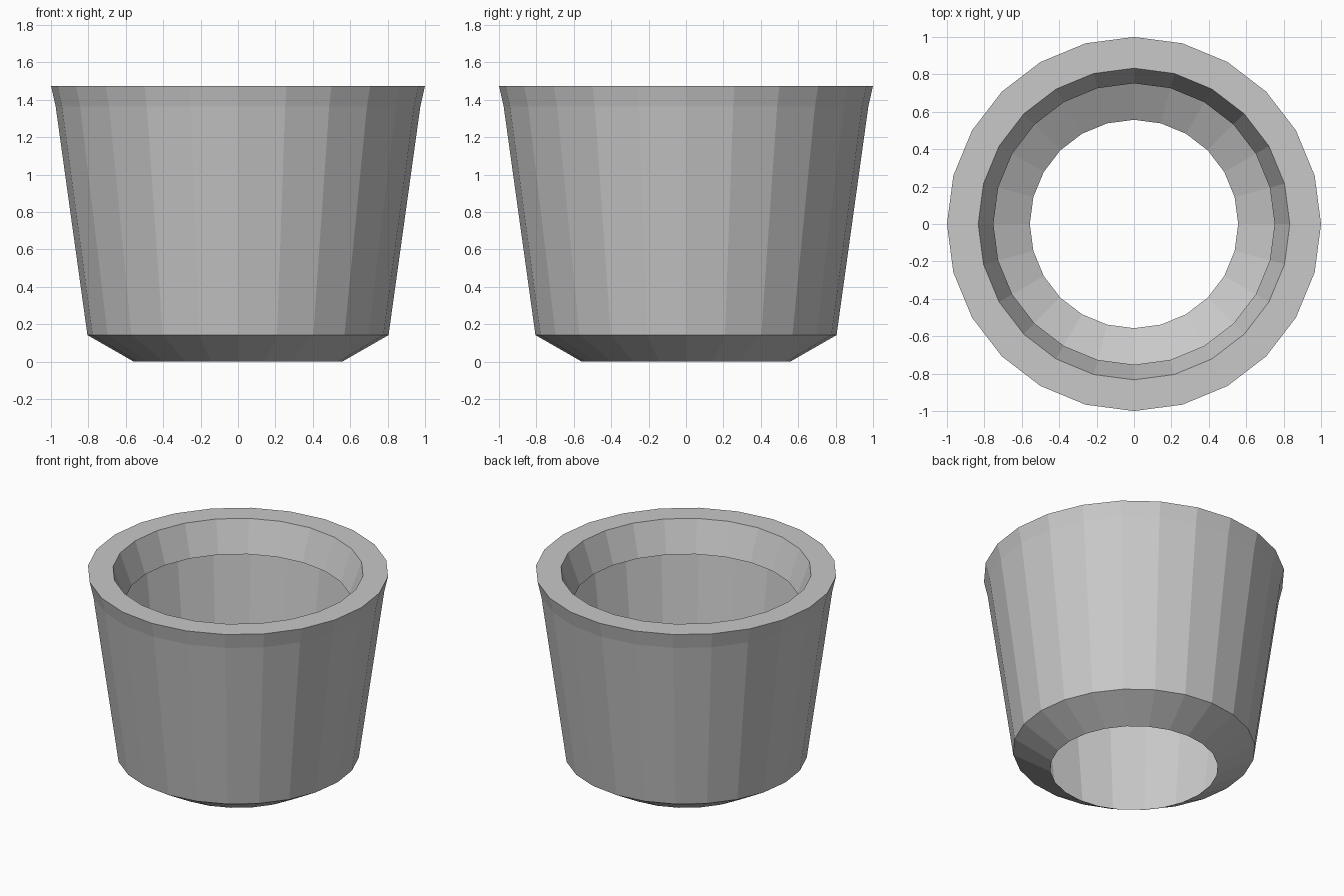
import bpy, bmesh, math

if "Cube" in bpy.data.objects:
    bpy.data.objects.remove(bpy.data.objects["Cube"])

SIDES = 24
# open (radius, height) profile: base chamfer, outer wall, rim, short inner lip
PROFILE = [(0.557, 0), (0.805, 0.142), (0.975, 1.365), (1.0, 1.475),
           (0.833, 1.475), (0.752, 1.25)]

bm = bmesh.new()
rings = []
for r, z in PROFILE:
    rings.append([bm.verts.new((r * math.cos(2 * math.pi * i / SIDES),
                                r * math.sin(2 * math.pi * i / SIDES), z))
                  for i in range(SIDES)])

# bridge neighbouring rings into a thin shell, open at the base
for a, b in zip(rings, rings[1:]):
    for i in range(SIDES):
        j = (i + 1) % SIDES
        bm.faces.new((a[i], a[j], b[j], b[i]))

mesh = bpy.data.meshes.new("open_pot")
bm.to_mesh(mesh)
bm.free()

# plain grey colour
grey = bpy.data.materials.new("grey")
grey.diffuse_color = (0.58, 0.58, 0.58, 1)
grey.use_nodes = True
grey.node_tree.nodes["Principled BSDF"].inputs["Base Color"].default_value = grey.diffuse_color
mesh.materials.append(grey)
bpy.context.collection.objects.link(bpy.data.objects.new("open_pot", mesh))
